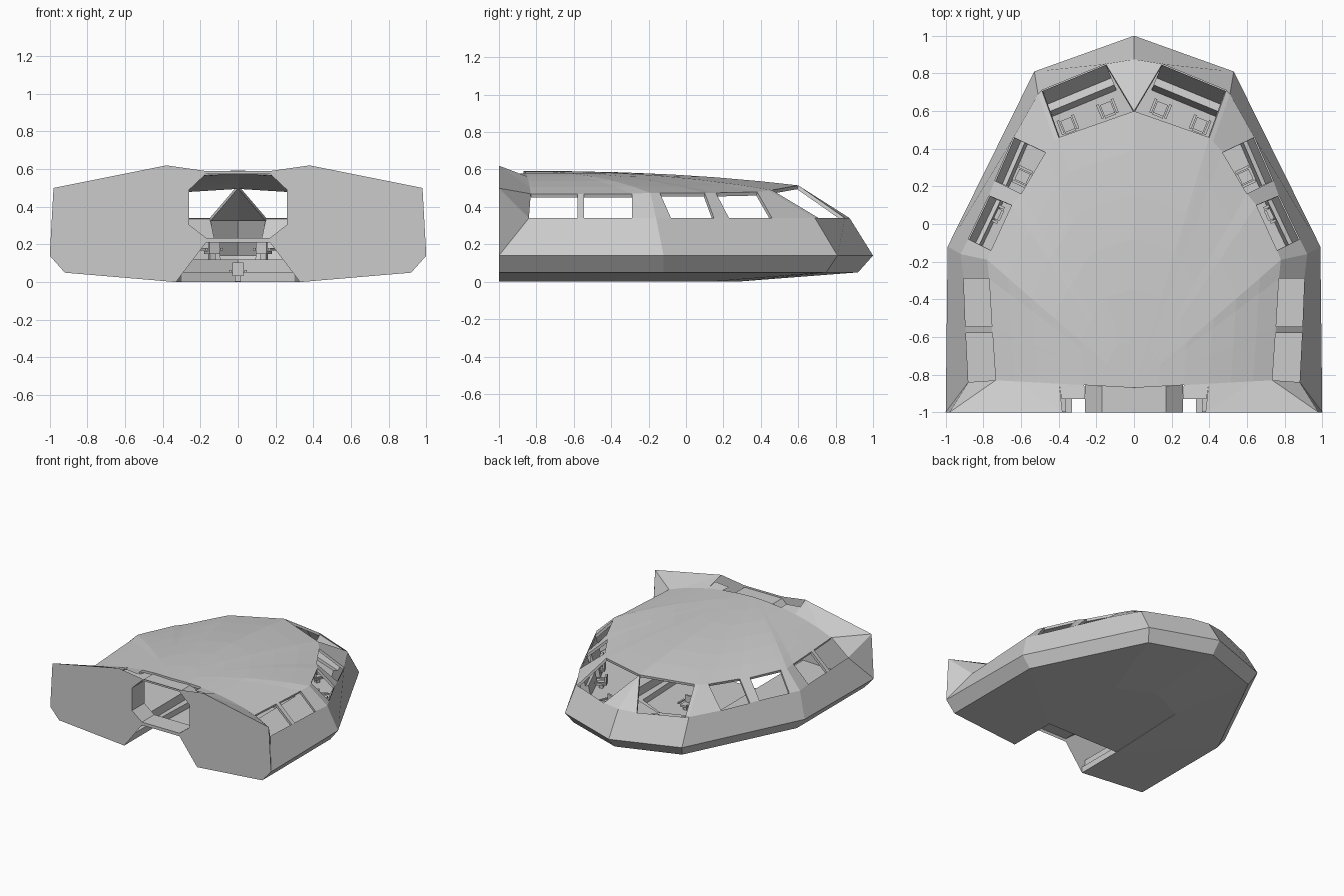
import bpy, bmesh, math
from mathutils import Matrix, Vector

if "Cube" in bpy.data.objects:
    bpy.data.objects.remove(bpy.data.objects["Cube"])

grey = bpy.data.materials.new("hull grey")
grey.diffuse_color = (0.6, 0.6, 0.6, 1)
grey.use_nodes = True
grey.node_tree.nodes["Principled BSDF"].inputs["Base Color"].default_value = grey.diffuse_color
DECK = .12


def finish(name, bm, mirror=True, thick=0):
    me = bpy.data.meshes.new(name)
    bm.to_mesh(me)
    bm.free()
    me.materials.append(grey)
    ob = bpy.data.objects.new(name, me)
    bpy.context.collection.objects.link(ob)
    if mirror:
        m = ob.modifiers.new("mirror", 'MIRROR')
        m.merge_threshold = 0.0005
    if thick:
        s = ob.modifiers.new("thickness", 'SOLIDIFY')
        s.thickness, s.offset = thick, -1
    return ob


def surface(name, faces, inside=Vector((0, -0.2, 0.25)), mirror=True, thick=0):
    """Mesh from polygons; faces are turned away from the point 'inside'."""
    bm = bmesh.new()
    for f in faces:
        pts = []
        for p in f:
            if not pts or (Vector(p) - Vector(pts[-1])).length > 1e-5:
                pts.append(p)
        if (Vector(pts[0]) - Vector(pts[-1])).length < 1e-5:
            pts.pop()
        if len(pts) > 2:
            bm.faces.new([bm.verts.new(p) for p in pts])
    bmesh.ops.remove_doubles(bm, verts=bm.verts, dist=0.0005)
    bm.normal_update()
    for f in bm.faces:
        if f.normal.dot(f.calc_center_median() - inside) < 0:
            f.normal_flip()
    return finish(name, bm, mirror, thick)


# Half outlines from the nose to the rear
keel = [(0, .27, 0), (.30, .13, 0), (.33, -.6, 0), (.33, -1, 0)]
chine = [(0, .92, .05), (.49, .75, .05), (.92, -.12, .05), (.92, -1, .05)]
belt = [(0, 1, .14), (.53, .81, .14), (.99, -.12, .14), (1, -1, .14)]
sill = [(x, y, .34) for x, y in (
    (0, .875), (.15, .85), (.49, .71), (.51, .69), (.64, .46), (.74, .23), (.77, .15),
    (.88, -.08), (.92, -.16), (.905, -.29), (.895, -.545), (.893, -.58), (.88, -.84))]
top = [(x, y, z) for x, y, z in (
    (0, .6, .515), (0, .6, .515), (.40, .46, .49), (.42, .44, .487), (.47, .38, .48),
    (.60, .16, .475), (.65, .10, .475), (.76, -.14, .475), (.78, -.19, .475),
    (.77, -.29, .47), (.755, -.545, .47), (.752, -.58, .47), (.735, -.83, .47))]
wing_tip, wing_in = (.98, -1, .5), (.38, -1, .62)

# Lower hull: bottom slopes, chine band and lower walls
faces = [[keel[i], keel[i + 1], chine[i + 1], chine[i]] for i in (0, 1)]
faces.append([keel[2], keel[3], chine[3], chine[2]])
faces += [[chine[i], chine[i + 1], belt[i + 1], belt[i]] for i in range(3)]
faces.append([belt[0], belt[1], sill[3], sill[2], sill[1], sill[0]])
faces.append([belt[1], belt[2]] + sill[8:2:-1])
faces.append([belt[2], belt[3]] + sill[12:7:-1])
surface("lower_hull", faces)

# Sunken floor, open behind it towards the rear notch
surface("sunken_floor", [[(-x, y, .003) for x, y, z in keel[2:0:-1]]
                         + [(x, y, .003) for x, y, z in keel[:3]]], mirror=False)


# Steps from the sunken floor up to the window deck
def well(k, z):
    return [(0, .27 + k, z), (.30 + .6 * k, .13 + k, z), (.33 + .3 * k, -.6, z), (.33 + .3 * k, -1, z)]

levels = [(0, 0), (0, .05), (.1, .05), (.1, DECK)]
faces = []
for a, b in zip(levels, levels[1:]):
    p, q = well(*a), well(*b)
    faces += [[p[i], p[i + 1], q[i + 1], q[i]] for i in range(3)]
surface("steps", faces, Vector((0, -.2, -.5)))

# Raised deck around the well
rim = well(.1, DECK)
outer = [(0, .95, DECK), (.5, .77, DECK), (.95, -.13, DECK), (.96, -.97, DECK)]
surface("deck", [[rim[i], rim[i + 1], outer[i + 1], outer[i]] for i in range(3)], Vector((0, 0, -1)))

# Window pillars: the gaps between them are the open windows
windows = {1, 4, 6, 9, 11}
surface("window_pillars", [[sill[i], sill[i + 1], top[i + 1], top[i]]
                           for i in range(12) if i not in windows], thick=.02)

# Faceted roof: the top outline shrinks to the rear centre as it rises
def roof_point(p, f):
    lift = 1 - f ** 2.3
    return (p[0] * f, -.87 + (p[1] + .87) * f, p[2] + (.592 - p[2]) * lift)

steps = [1, .86, .7, .54, .36, .18, 0]
faces = []
for a, b in zip(steps, steps[1:]):
    for i in range(1, 12):
        p, q = top[i], top[i + 1]
        faces.append([roof_point(p, a), roof_point(q, a), roof_point(q, b), roof_point(p, b)])
surface("roof", faces, Vector((0, -.2, -1)), thick=.02)

# Flared rear fins joining the roof to the bulkhead, and the roof lip beside the doorway
edge = [roof_point(top[12], f) for f in steps[:5]]
surface("rear_fins", [[belt[3], sill[12], wing_tip], [sill[12], top[12], wing_tip],
                      [wing_tip, edge[0], edge[1], wing_in],
                      [wing_in, edge[1], edge[2], edge[3]],
                      [edge[3], edge[4], (.26, -.93, .578), (.385, -.93, .59)]])

# Rear bulkhead with octagonal doorway and bottom notch
octagon = [(0, .235), (.17, .235), (.26, .305), (.26, .49), (.17, .575), (0, .575)]
outline = [(0, .59), (.17, .59), (.38, .62), (.98, .5), (1, .14), (.92, .05),
           (.33, 0), (.17, .21), (0, .21)] + octagon
surface("rear_bulkhead", [[(x, -1, z) for x, z in outline]])

# Doorway tube
surface("doorway_tube", [[(a[0], -1, a[1]), (b[0], -1, b[1]), (b[0], -.84, b[1]), (a[0], -.84, a[1])]
                         for a, b in zip(octagon, octagon[1:])], Vector((0, -.9, .4)))


# Consoles below the windows
def console(name, p, q, s):
    p, q = Vector(p), Vector(q)
    n = Vector((-(q - p).y, (q - p).x, 0)).normalized()
    if n.dot(p) > 0:
        n = -n
    prof = [(.005, .335), (.08 * s, .2), (.12 * s, .21), (.15 * s, DECK)]
    ends = [[Vector((e.x, e.y, 0)) + n * u + Vector((0, 0, z)) for u, z in prof] for e in (p, q)]
    a, b = ends
    surface(name, [[a[i], b[i], b[i + 1], a[i + 1]] for i in range(3)]
            + [e + [Vector((e[0].x, e[0].y, DECK))] for e in ends],
            (p + q) / 2 + Vector((0, 0, -.3)))

console("front_console", sill[1], sill[2], 1)
console("side_console_front", sill[4], sill[5], .55)
console("side_console_rear", sill[6], sill[7], .55)


# Crew seats: pedestal, cushion, backrest and armrests
def seat(name, x, y, z, heading, mirror=True):
    bm = bmesh.new()
    place = Matrix.Translation((x, y, z)) @ Matrix.Rotation(heading, 4, 'Z')
    for c, d in (((0, 0, .015), (.03, .03, .03)), ((0, 0, .037), (.06, .07, .016)),
                 ((0, -.035, .065), (.06, .014, .07)),
                 ((.042, .003, .055), (.014, .08, .012)), ((-.042, .003, .055), (.014, .08, .012))):
        bmesh.ops.create_cube(bm, size=1, matrix=place @ Matrix.Translation(c) @ Matrix.Diagonal((*d, 1)))
    finish(name, bm, mirror)

seat("front_seat_inner", .14, .61, DECK, math.radians(-22))
seat("front_seat_outer", .35, .525, DECK, math.radians(-22))
seat("side_seat_front", .59, .25, DECK, math.radians(-65))
seat("side_seat_rear", .74, .06, DECK, math.radians(-65))
seat("centre_seat", 0, 0, .003, 0, False)
